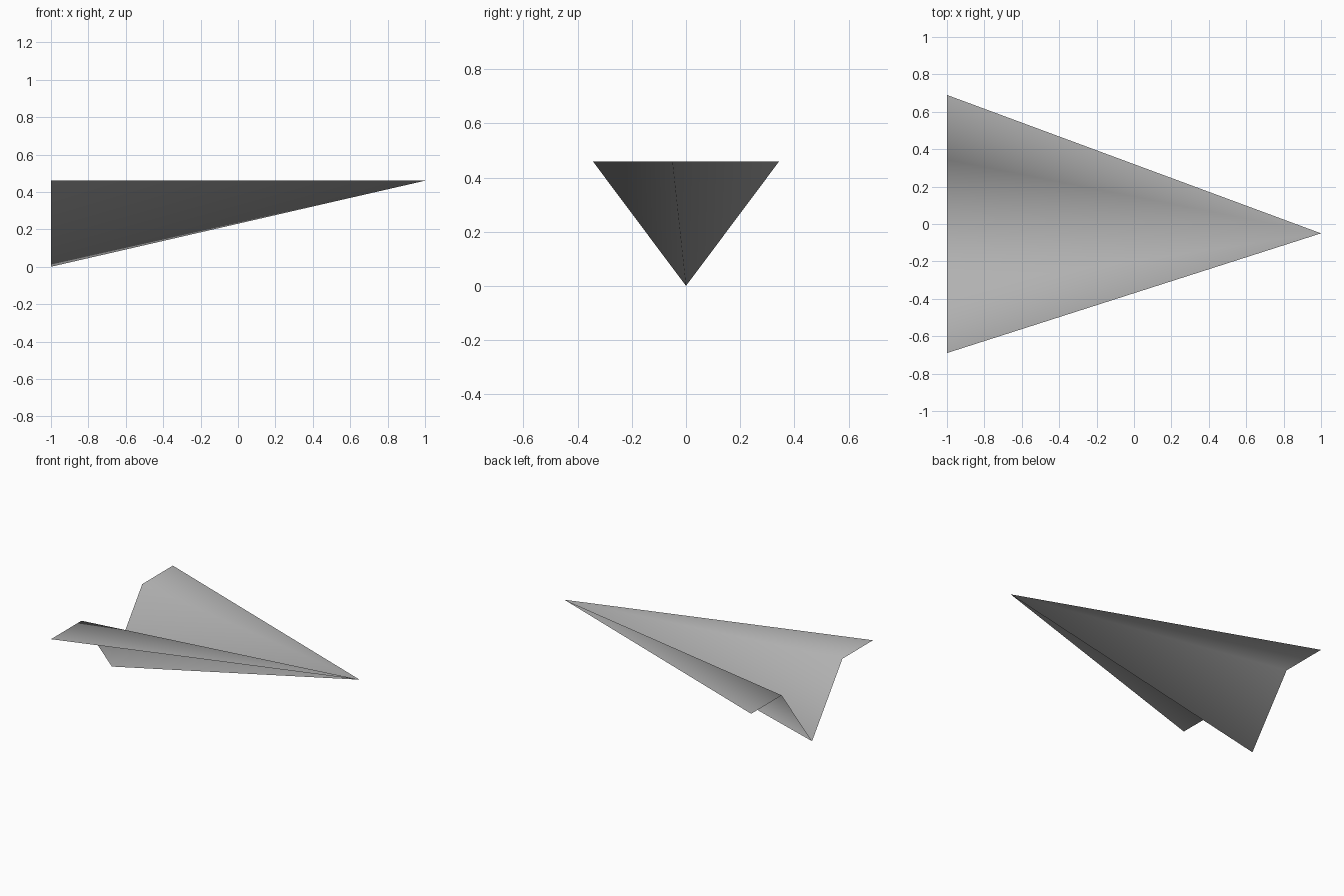
import bpy
import bmesh

cube = bpy.data.objects.get("Cube")
if cube:
    bpy.data.objects.remove(cube, do_unlink=True)

# Grey paper material
paper = bpy.data.materials.new("grey_paper")
paper.use_nodes = True
color = (0.44, 0.44, 0.44, 1.0)
paper.diffuse_color = color
paper.node_tree.nodes["Principled BSDF"].inputs["Base Color"].default_value = color

# Rear edge profile as (y, z): wing tip, fold, keel, fold, wing tip
TOP = 0.46
half = [(0.69, TOP), (0.344, TOP)]
profile = [(-y, z) for y, z in half] + [(0.0, 0.0)] + half[::-1]

# Folded sheet: every panel runs from the rear edge to the nose
bm = bmesh.new()
nose = bm.verts.new((1.0, -0.05, TOP))
rear = [bm.verts.new((-1.0, y, z)) for y, z in profile]
for a, b in zip(rear, rear[1:]):
    face = bm.faces.new((a, nose, b))
    face.smooth = True  # soft folds

mesh = bpy.data.meshes.new("paper_plane")
bm.to_mesh(mesh)
bm.free()
mesh.materials.append(paper)
plane = bpy.data.objects.new("paper_plane", mesh)
bpy.context.collection.objects.link(plane)

# The larger body panels dominate the shading of the folds
soft = plane.modifiers.new("soft_folds", "WEIGHTED_NORMAL")
soft.mode = "FACE_AREA_WITH_ANGLE"
